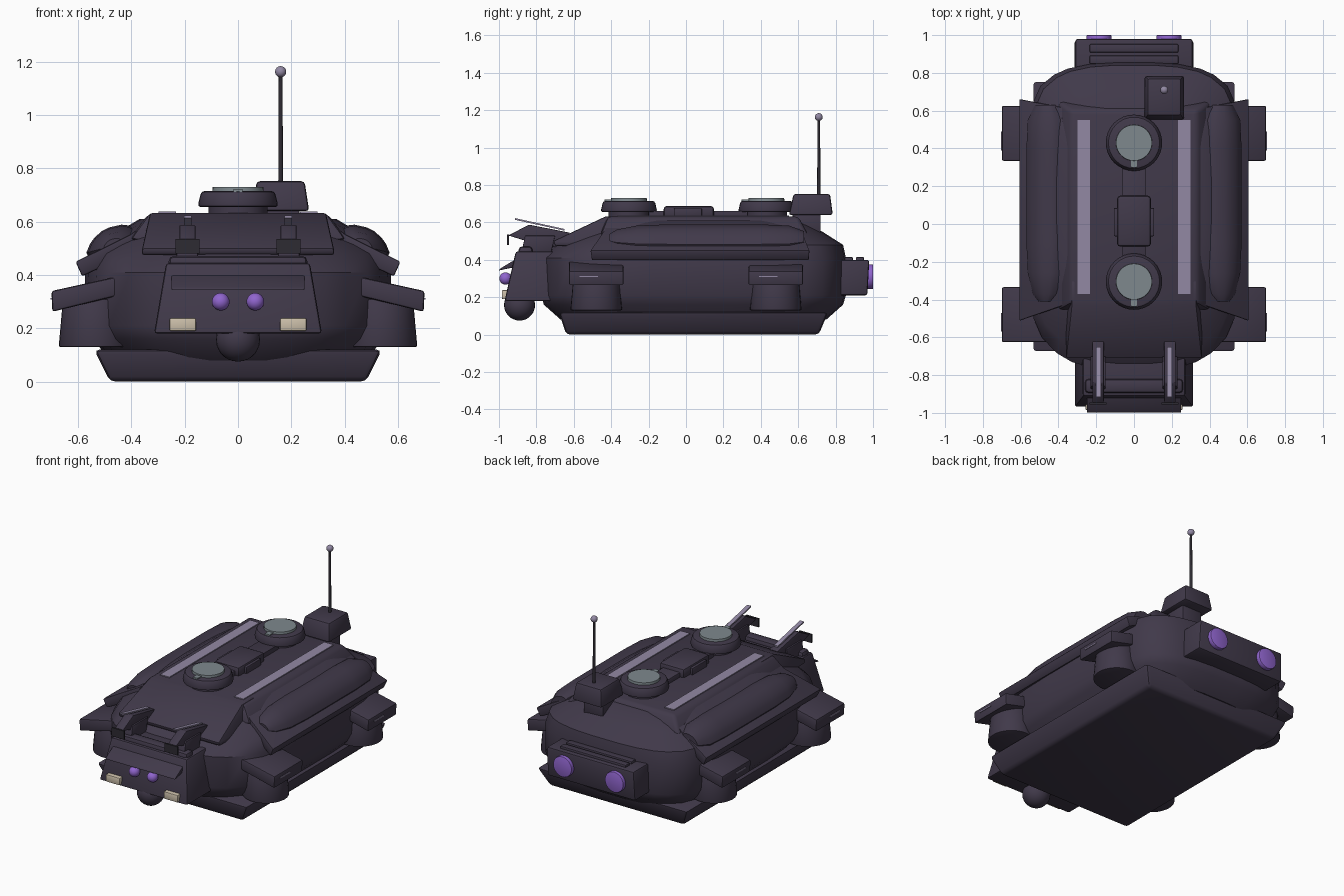
import bpy, bmesh, math
from mathutils import Vector, Matrix

cube = bpy.data.objects.get("Cube")
if cube:
    bpy.data.objects.remove(cube, do_unlink=True)


def material(name, r, g, b):
    m = bpy.data.materials.new(name)
    m.use_nodes = True
    m.diffuse_color = (r, g, b, 1)
    m.node_tree.nodes["Principled BSDF"].inputs["Base Color"].default_value = (r, g, b, 1)
    return m


HULL = material("dark plum armour", 0.052, 0.041, 0.068)
BLACK = material("charcoal metal", 0.027, 0.024, 0.032)
LILAC = material("pale lilac trim", 0.29, 0.25, 0.37)
GLASS = material("grey green hatch", 0.21, 0.25, 0.27)
PURPLE = material("violet lamp", 0.28, 0.13, 0.62)
CREAM = material("cream headlight", 0.6, 0.52, 0.4)


def finish(name, bm, mat, bevel=0, mirror=False):
    bmesh.ops.recalc_face_normals(bm, faces=bm.faces)
    if bevel:
        sharp = [e for e in bm.edges if len(e.link_faces) == 2 and e.calc_face_angle() > 0.5]
        bmesh.ops.bevel(bm, geom=sharp, offset=bevel, segments=2, profile=0.5,
                        affect='EDGES', clamp_overlap=True)
    me = bpy.data.meshes.new(name)
    bm.to_mesh(me)
    bm.free()
    me.materials.append(mat)
    ob = bpy.data.objects.new(name, me)
    bpy.context.collection.objects.link(ob)
    bpy.ops.object.select_all(action='DESELECT')
    ob.select_set(True)
    bpy.context.view_layer.objects.active = ob
    bpy.ops.object.shade_smooth_by_angle(angle=math.radians(35))
    if mirror:
        ob.modifiers.new("Mirror", 'MIRROR')
    return ob


def loft(name, rings, mat, bevel=0, mirror=False):
    bm = bmesh.new()
    vs = [[bm.verts.new(p) for p in ring] for ring in rings]
    n = len(vs[0])
    for a, b in zip(vs, vs[1:]):
        for i in range(n):
            bm.faces.new((a[i], a[(i + 1) % n], b[(i + 1) % n], b[i]))
    bm.faces.new(vs[0])
    bm.faces.new(vs[-1])
    return finish(name, bm, mat, bevel, mirror)


def frustum(name, low, high, mat=HULL, bevel=0.01, mirror=False):
    # each end is (x0, x1, y0, y1, z)
    rings = [[(a, c, z), (b, c, z), (b, d, z), (a, d, z)] for a, b, c, d, z in (low, high)]
    return loft(name, rings, mat, bevel, mirror)


def box(name, x0, x1, y0, y1, z0, z1, mat=HULL, bevel=0.006, mirror=False):
    return frustum(name, (x0, x1, y0, y1, z0), (x0, x1, y0, y1, z1), mat, bevel, mirror)


def slab(name, profile, x0, x1, mat=HULL, bevel=0.005, mirror=False):
    # side profile of (y, z) points, extruded across x
    return loft(name, [[(x, y, z) for y, z in profile] for x in (x0, x1)], mat, bevel, mirror)


def cone(name, at, r1, r2, depth, mat=HULL, axis='Z', bevel=0, mirror=False):
    bm = bmesh.new()
    rot = Matrix.Rotation(math.pi / 2, 4, 'X') if axis == 'Y' else Matrix()
    bmesh.ops.create_cone(bm, cap_ends=True, segments=32, radius1=r1, radius2=r2,
                          depth=depth, matrix=Matrix.Translation(at) @ rot)
    return finish(name, bm, mat, bevel, mirror)


def ball(name, at, r, mat, mirror=False):
    bm = bmesh.new()
    bmesh.ops.create_uvsphere(bm, u_segments=24, v_segments=14, radius=r,
                              matrix=Matrix.Translation(at))
    return finish(name, bm, mat, 0, mirror)


def rounded(points):
    # one corner-cutting pass around a closed outline
    out = []
    for p, q in zip(points, points[1:] + points[:1]):
        p, q = Vector(p), Vector(q)
        out += [p.lerp(q, 0.22), p.lerp(q, 0.78)]
    return out


# lower skirt
frustum("lower_skirt", (-0.48, 0.48, -0.64, 0.71, 0), (-0.54, 0.54, -0.68, 0.76, 0.12), bevel=0.02)

# main hull with chamfered rounded plan
sections = [(0.08, 0.48, -0.67, 0.75), (0.16, 0.545, -0.76, 0.84), (0.21, 0.57, -0.775, 0.855),
            (0.41, 0.575, -0.775, 0.855), (0.48, 0.555, -0.70, 0.84),
            (0.55, 0.47, -0.54, 0.73), (0.61, 0.37, -0.45, 0.62)]
rings = []
for z, hx, y0, y1 in sections:
    half = [(0.55 * hx, y0, z), (hx, y0 + 0.26, z), (hx, y1 - 0.19, z), (0.6 * hx, y1, z)]
    ring = rounded(half + [(-x, y, h) for x, y, h in reversed(half)])
    rings.append(rounded(ring))
loft("main_hull", rings, HULL)

# upper deck and front slope
frustum("upper_deck", (-0.41, 0.41, -0.46, 0.655, 0.53), (-0.335, 0.335, -0.42, 0.60, 0.632), bevel=0.02)
loft("front_slope", [[(-w, y, z), (w, y, z), (w, -0.3, z), (-w, -0.3, z)] for w, y, z in
                     ((0.36, -0.70, 0.475), (0.36, -0.71, 0.50), (0.33, -0.43, 0.632))], HULL, 0.008)

# sloping side wings, slightly longer along the outer edge
section = [(0.34, 0.60), (0.40, 0.555), (0.61, 0.45), (0.585, 0.395), (0.36, 0.50)]
wing = [[(x, y + dy * (x - 0.34) / 0.26, z) for x, z in section]
        for y, dy in ((-0.42, -0.09), (0.61, 0.05))]
loft("side_wing", wing, HULL, 0.008, True)

# rounded bulges above the wings
section = [(0.36, 0.56), (0.42, 0.593), (0.50, 0.575), (0.55, 0.53), (0.575, 0.47), (0.50, 0.44)]
mid = Vector((0.47, 0.51))
bulge = []
for y, s in ((-0.41, 0.35), (-0.37, 0.65), (-0.26, 0.93), (-0.1, 1), (0.4, 1), (0.55, 0.93), (0.63, 0.55)):
    pts = [mid + (Vector(p) - mid) * s for p in section]
    bulge.append(rounded([(p.x, y, p.y) for p in pts]))
loft("side_bulge", bulge, HULL, 0, True)

# four fenders with round pods below
for end, yc in (("front", -0.48), ("rear", 0.48)):
    outline = [(0.45, 0.395), (0.70, 0.34), (0.697, 0.262), (0.44, 0.325)]
    loft(end + "_fender", [[(x, yc + s * 0.146, z) for x, z in outline] for s in (-1, 1)],
         HULL, 0.01, True)
    cone(end + "_pod", (0.535, yc, 0.22), 0.138, 0.122, 0.18, bevel=0.006, mirror=True)
    ym = yc - 0.04
    box(end + "_fender_slit", 0.695, 0.703, ym - 0.05, ym + 0.05, 0.308, 0.314, LILAC, 0, True)

# front nose block
frustum("nose_block", (-0.315, 0.315, -0.97, -0.6, 0.18), (-0.27, 0.27, -0.91, -0.6, 0.445), bevel=0.012)
box("nose_crossbar", -0.26, 0.26, -0.895, -0.82, 0.42, 0.472, bevel=0.02)
slab("brow_plate", [(-0.90, 0.41), (-0.995, 0.352), (-1.0, 0.343), (-0.92, 0.36)], -0.25, 0.25)
ball("chin_ball", (0, -0.89, 0.158), 0.083, HULL)
ball("front_eye", (0.065, -0.965, 0.30), 0.033, PURPLE, True)
box("headlight", 0.157, 0.257, -0.985, -0.94, 0.19, 0.238, CREAM, 0.006, True)

# raised launchers on the nose
slab("launcher_post", [(-0.88, 0.44), (-0.72, 0.44), (-0.70, 0.53), (-0.86, 0.53)], 0.15, 0.23, mirror=True)
slab("launcher_body", [(-0.95, 0.53), (-0.84, 0.588), (-0.62, 0.545), (-0.68, 0.465), (-0.77, 0.475)],
     0.16, 0.22, mirror=True)
box("launcher_front_plate", 0.145, 0.235, -0.956, -0.946, 0.48, 0.535, BLACK, 0, True)
slab("launcher_rail", [(-0.915, 0.614), (-0.915, 0.623), (-0.65, 0.565), (-0.65, 0.556)],
     0.175, 0.202, LILAC, 0, True)

# rear block with lamps and step bars
frustum("rear_block", (-0.315, 0.315, 0.75, 0.97, 0.21), (-0.31, 0.31, 0.75, 0.98, 0.40), bevel=0.012)
for y in (0.87, 0.93):
    box("rear_step_bar", -0.235, 0.235, y - 0.022, y + 0.022, 0.39, 0.415, bevel=0.006)
cone("rear_lamp", (0.185, 0.985, 0.31), 0.066, 0.066, 0.03, PURPLE, 'Y', 0.004, True)

# roof stripes
box("roof_stripe", 0.232, 0.298, -0.37, 0.55, 0.63, 0.638, LILAC, 0, True)

# two round hatches
for end, y in (("front", -0.305), ("rear", 0.43)):
    cone(end + "_hatch_neck", (0, y, 0.642), 0.11, 0.11, 0.04)
    cone(end + "_hatch_ring", (0, y, 0.685), 0.152, 0.138, 0.06, bevel=0.012)
    cone(end + "_hatch_lid", (0, y, 0.718), 0.097, 0.095, 0.024, GLASS)
    box(end + "_hatch_tab", -0.017, 0.017, y - 0.132, y - 0.08, 0.71, 0.722, GLASS, 0)

# central spine between hatches
box("roof_spine", -0.062, 0.062, -0.2, 0.33, 0.62, 0.662)
box("spine_housing", -0.09, 0.09, -0.12, 0.15, 0.62, 0.688, bevel=0.018)
box("spine_side_grip", 0.085, 0.107, -0.065, 0.085, 0.63, 0.675, mirror=True)

# antenna and its box
frustum("antenna_box", (0.055, 0.267, 0.55, 0.785, 0.64), (0.07, 0.25, 0.575, 0.77, 0.752), bevel=0.012)
box("antenna_box_foot", 0.09, 0.23, 0.57, 0.72, 0.54, 0.65)
cone("antenna_mast", (0.16, 0.71, 0.95), 0.009, 0.007, 0.42, BLACK)
ball("antenna_tip", (0.16, 0.71, 1.163), 0.021, LILAC)
